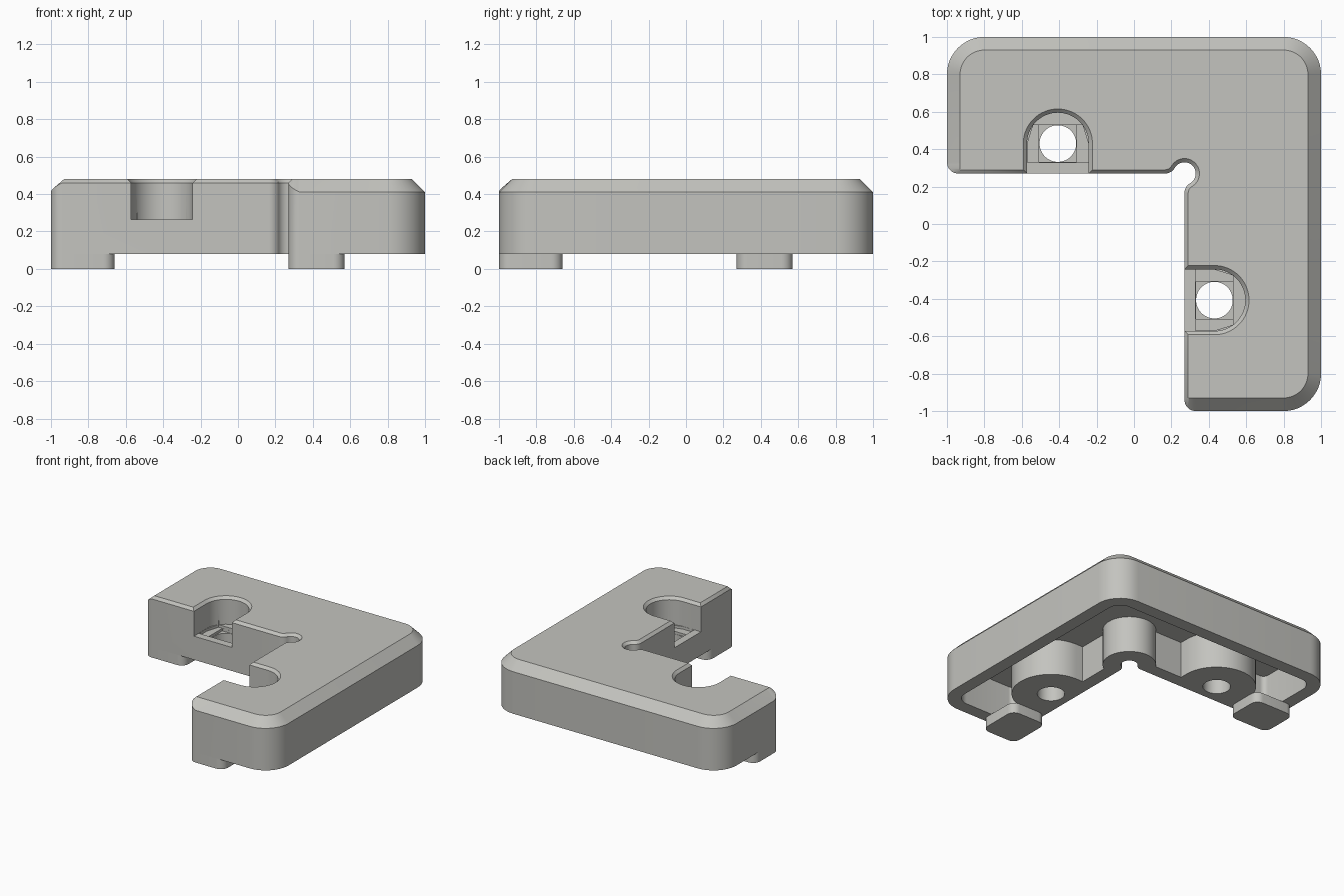
import bpy, bmesh, math
from math import sin, cos, radians

if "Cube" in bpy.data.objects:
    bpy.data.objects.remove(bpy.data.objects["Cube"])

GREY = bpy.data.materials.new("warm_grey")
GREY.diffuse_color = (0.55, 0.55, 0.52, 1)
GREY.use_nodes = True
GREY.node_tree.nodes["Principled BSDF"].inputs["Base Color"].default_value = GREY.diffuse_color


def loft(name, loops):
    """Closed solid through a stack of equal-length point loops."""
    bm = bmesh.new()
    rings = [[bm.verts.new(p) for p in loop] for loop in loops]
    n = len(rings[0])
    for a, b in zip(rings, rings[1:]):
        for i in range(n):
            j = (i + 1) % n
            bm.faces.new((a[i], a[j], b[j], b[i]))
    bm.faces.new(rings[0][::-1])
    bm.faces.new(rings[-1])
    bmesh.ops.remove_doubles(bm, verts=bm.verts, dist=1e-5)
    bmesh.ops.recalc_face_normals(bm, faces=bm.faces)
    mesh = bpy.data.meshes.new(name)
    bm.to_mesh(mesh)
    bm.free()
    mesh.materials.append(GREY)
    obj = bpy.data.objects.new(name, mesh)
    bpy.context.collection.objects.link(obj)
    return obj


def prism(name, pts, z0, z1):
    return loft(name, [[(x, y, z) for x, y in pts] for z in (z0, z1)])


def arc(cx, cy, r, a0, a1, n=12):
    angles = [radians(a0 + (a1 - a0) * i / n) for i in range(n + 1)]
    return [(cx + r * cos(a), cy + r * sin(a)) for a in angles]


def rounded_rect(x0, y0, x1, y1, r):
    return (arc(x1 - r, y1 - r, r, 0, 90, 8) + arc(x0 + r, y1 - r, r, 90, 180, 8)
            + arc(x0 + r, y0 + r, r, 180, 270, 8) + arc(x1 - r, y0 + r, r, 270, 360, 8))


def swap(pts):
    """Mirror across the diagonal of the bracket."""
    return [(y, x) for x, y in pts][::-1]


def boolean(obj, tool, operation='DIFFERENCE'):
    mod = obj.modifiers.new("cut", 'BOOLEAN')
    mod.object, mod.operation, mod.solver = tool, operation, 'EXACT'
    graph = bpy.context.evaluated_depsgraph_get()
    mesh = bpy.data.meshes.new_from_object(obj.evaluated_get(graph))
    obj.modifiers.clear()
    obj.data = mesh
    bpy.data.objects.remove(tool)


BASE, TOP = 0.08, 0.48
WIDE, FINE = 0.07, 0.02          # outer and inner chamfers
INNER = 0.27                     # inner edge of the corner

# Body outline: base points, chamfered top points, chamfer size
base, top, size = [], [], []


def add_arc(cx, cy, r, a0, a1, off, inward=1, n=12):
    base.extend(arc(cx, cy, r, a0, a1, n))
    top.extend(arc(cx, cy, r - inward * off, a0, a1, n))
    size.extend([off] * (n + 1))


def add_end(pts, wide_to_fine):
    for i, (x, y) in enumerate(pts):
        t = i / (len(pts) - 1)
        base.append((x, y))
        if wide_to_fine:
            top.append((-1 + WIDE, max(y, INNER + FINE)))
        else:
            top.append((max(x, INNER + FINE), -1 + WIDE))
            t = 1 - t
        size.append(WIDE + (FINE - WIDE) * t)


add_arc(0.8, 0.8, 0.2, 0, 90, WIDE)
add_arc(-0.8, 0.8, 0.2, 90, 180, WIDE)
add_end(arc(-0.94, 0.33, 0.06, 180, 270, 8), True)
add_arc(0.166, 0.33, 0.06, 270, 330, FINE)
add_arc(INNER, INNER, 0.06, 150, -60, FINE, -1, 24)   # relief notch
add_arc(0.33, 0.166, 0.06, 120, 180, FINE)
add_end(arc(0.33, -0.94, 0.06, 180, 270, 8), False)
add_arc(0.8, -0.8, 0.2, 270, 360, WIDE)

body = loft("corner_body", [
    [(x, y, BASE) for x, y in base],
    [(x, y, TOP - s) for (x, y), s in zip(base, size)],
    [(x, y, TOP) for x, y in top]])

# Hollow underside, leaving bosses around the notch and the screw holes
HX, HY = -0.407, 0.43


def u_shape(r, y_end):
    return [(HX - r, y_end), (HX + r, y_end)] + arc(HX, HY, r, 0, 180, 32)


pocket_pts = (arc(0.8, 0.8, 0.1, 0, 90) + arc(-0.8, 0.8, 0.1, 90, 180)
              + arc(-0.86, 0.41, 0.04, 180, 270, 6) + [(0.37, 0.37)]
              + arc(0.41, -0.86, 0.04, 180, 270, 6) + arc(0.8, -0.8, 0.1, 270, 360))
pocket = prism("pocket_cutter", pocket_pts, 0.0, 0.365)
boolean(pocket, prism("corner_boss", arc(INNER, INNER, 0.19, 0, 352.5, 47), -0.1, 0.5))
for flip in (list, swap):
    boolean(pocket, prism("screw_boss", flip(u_shape(0.28, 0.2)), -0.1, 0.5))
boolean(body, pocket)

# Screw recesses with chamfered mouths, stepped seats and through holes
for flip in (list, swap):
    levels = [(0.165, 0.265), (0.165, TOP - FINE), (0.205, TOP + FINE)]
    boolean(body, loft("recess_cutter", [
        [(x, y, z) for x, y in flip(u_shape(r, 0.15))] for r, z in levels]))
    w = 0.132
    slot = [(HX - 0.163, HY - 0.1), (HX + 0.163, HY - 0.1), (HX + 0.163, HY),
            (HX + w, HY + 0.1), (HX - w, HY + 0.1), (HX - 0.163, HY)]
    boolean(body, prism("slot_cutter", flip(slot), 0.245, 0.3))
    square = [(HX - 0.1, HY - 0.099), (HX + 0.1, HY - 0.099),
              (HX + 0.1, HY + 0.099), (HX - 0.1, HY + 0.099)]
    boolean(body, prism("square_cutter", flip(square), 0.225, 0.29))
    hole = arc(HX, HY, 0.098, 0, 352.5, 47)
    boolean(body, prism("hole_cutter", flip(hole), 0.0, 0.28))

# Locating feet under both ends
foot = rounded_rect(-1, INNER, -0.66, 0.57, 0.06)
parts = [body, prism("left_foot", foot, 0, BASE),
         prism("front_foot", swap(foot), 0, BASE)]

# Smooth the round walls, keep the edges sharp
for obj in parts:
    bpy.ops.object.select_all(action='DESELECT')
    obj.select_set(True)
    bpy.context.view_layer.objects.active = obj
    bpy.ops.object.shade_smooth_by_angle(angle=radians(30))
